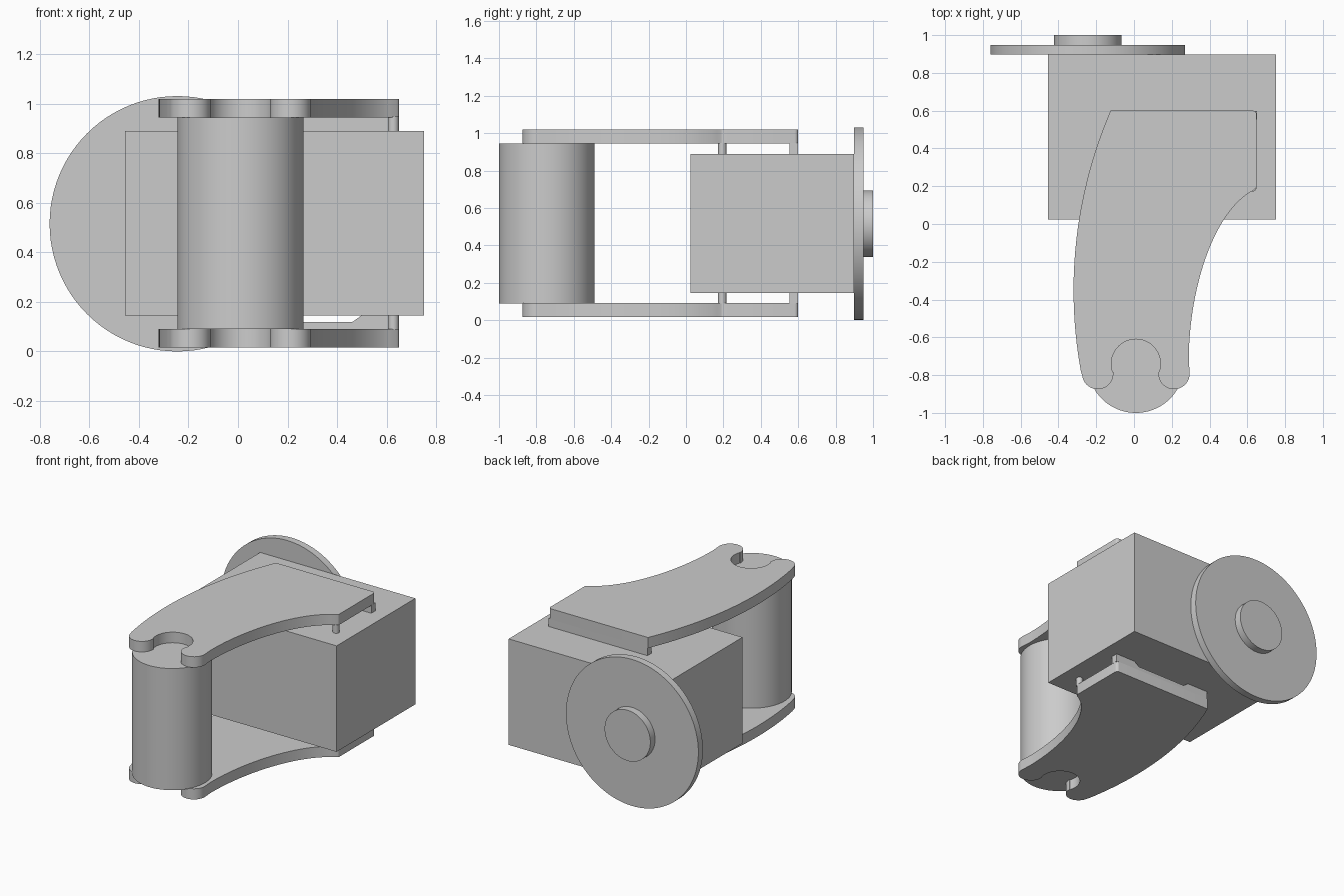
import bpy, bmesh
from math import sin, cos, radians, asin, degrees
from mathutils import Vector

old = bpy.data.objects.get("Cube")
if old:
    bpy.data.objects.remove(old, do_unlink=True)

grey = bpy.data.materials.new("plain_grey")
grey.use_nodes = True
grey.diffuse_color = (0.6, 0.6, 0.6, 1)
grey.node_tree.nodes["Principled BSDF"].inputs["Base Color"].default_value = (0.6, 0.6, 0.6, 1)


def finish(obj, name):
    obj.name = name
    obj.data.name = name
    obj.data.materials.clear()
    obj.data.materials.append(grey)
    bpy.ops.object.select_all(action='DESELECT')
    obj.select_set(True)
    bpy.context.view_layer.objects.active = obj
    bpy.ops.object.shade_smooth_by_angle(angle=radians(30))
    return obj


def prism(name, points, start, depth):
    """Close a 3D outline and extrude it along depth."""
    bm = bmesh.new()
    face = bm.faces.new([bm.verts.new(start + p) for p in points])
    ext = bmesh.ops.extrude_face_region(bm, geom=[face])
    verts = [g for g in ext["geom"] if isinstance(g, bmesh.types.BMVert)]
    bmesh.ops.translate(bm, verts=verts, vec=depth)
    bmesh.ops.recalc_face_normals(bm, faces=bm.faces)
    mesh = bpy.data.meshes.new(name)
    bm.to_mesh(mesh)
    bm.free()
    obj = bpy.data.objects.new(name, mesh)
    bpy.context.collection.objects.link(obj)
    return finish(obj, name)


def cylinder(name, centre, radius, depth, along_y=False, sides=96):
    bpy.ops.mesh.primitive_cylinder_add(
        vertices=sides, radius=radius, depth=depth, location=centre,
        rotation=(radians(90) if along_y else 0, 0, 0))
    return finish(bpy.context.object, name)


def arc(cx, cy, r, a0, a1, steps):
    angles = [radians(a0 + (a1 - a0) * i / steps) for i in range(steps + 1)]
    return [Vector((cx + r * cos(a), cy + r * sin(a), 0)) for a in angles]


def bezier(a, b, c, d, steps):
    out = []
    for i in range(steps + 1):
        t = i / steps
        s = 1 - t
        out.append(s**3 * Vector(a) + 3*s*s*t * Vector(b) + 3*s*t*t * Vector(c) + t**3 * Vector(d))
    return out


# Main block
bpy.ops.mesh.primitive_cube_add(size=1, location=(0.147, 0.461, 0.517))
block = bpy.context.object
block.scale = (1.207, 0.875, 0.745)
finish(block, "main_block")

# Wheel and hub on the back
cylinder("back_disc", (-0.245, 0.923, 0.515), 0.515, 0.05, True)
cylinder("disc_hub", (-0.245, 0.97, 0.515), 0.178, 0.06, True)

# Front roller
cylinder("front_roller", (0.01, -0.745, 0.517), 0.255, 0.855)

# Curved side plate outline: outer edge, lobe, notch, lobe, inner edge, corner
outline = arc(2.08, -0.35, 2.4, 180 - degrees(asin(0.95 / 2.4)), 180 + degrees(asin(0.43 / 2.4)), 28)
outline += arc(-0.192, -0.792, 0.083, 185, 365, 18)
outline += arc(0.01, -0.74, 0.13, 200, -20, 30)
outline += arc(0.212, -0.792, 0.083, 175, 360, 18)
outline += bezier((0.29, -0.72, 0), (0.29, -0.35, 0), (0.42, 0.07, 0), (0.635, 0.18, 0), 24)
outline += arc(0.632, 0.2, 0.017, -60, 0, 4)
outline += arc(0.629, 0.58, 0.02, 0, 90, 5)

# Rib profiles that join the plates to the block at the back
full_rib = [(-0.12, 0), (0.65, 0), (0.65, 0.057), (-0.12, 0.057)]
notched_rib = [(-0.12, 0), (0.65, 0), (0.65, 0.057), (0.5, 0.057), (0.48, 0.042), (0.46, 0.028),
               (0.08, 0.028), (0.06, 0.042), (0.04, 0.057), (-0.12, 0.057)]

for side, plate_z, gap_z, rib in (("lower", 0.016, 0.09, notched_rib),
                                  ("upper", 0.944, 0.889, full_rib)):
    prism(side + "_plate", outline, Vector((0, 0, plate_z)), Vector((0, 0, 0.075)))
    prism(side + "_back_rib", [Vector((x, 0, z)) for x, z in rib],
          Vector((0, 0.553, gap_z)), Vector((0, 0.046, 0)))
    cylinder(side + "_front_pin", (0.627, 0.194, gap_z + 0.028), 0.022, 0.06, sides=24)
